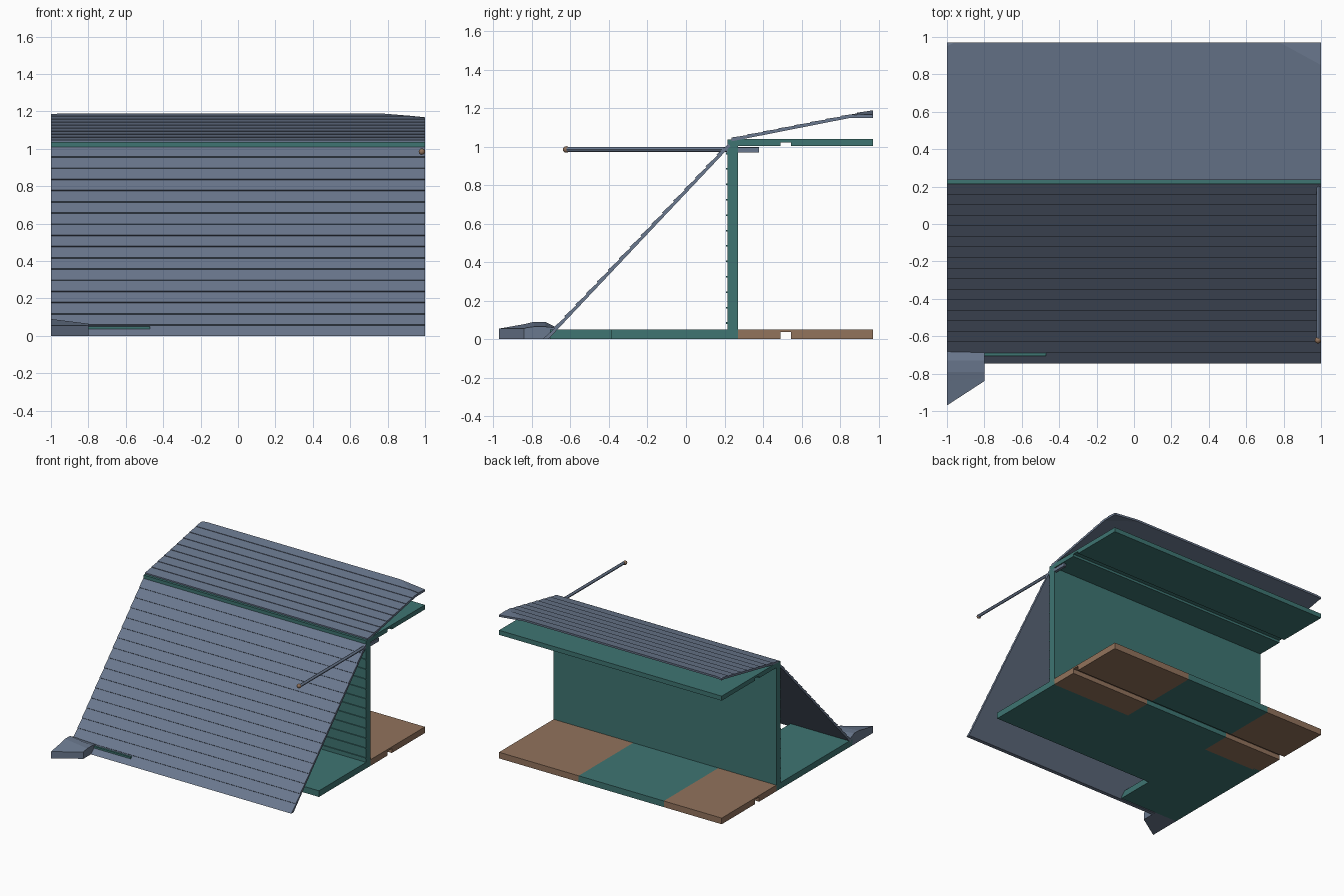
import bpy, bmesh, math
from mathutils import Vector

if "Cube" in bpy.data.objects:
    bpy.data.objects.remove(bpy.data.objects["Cube"])


def material(name, r, g, b):
    def lin(c):
        c /= 255
        return c / 12.92 if c <= 0.04045 else ((c + 0.055) / 1.055) ** 2.4
    m = bpy.data.materials.new(name)
    m.diffuse_color = (lin(r), lin(g), lin(b), 1)
    m.use_nodes = True
    m.node_tree.nodes["Principled BSDF"].inputs["Base Color"].default_value = m.diffuse_color
    return m


SLATE = material("slate_blue", 106, 120, 142)
TEAL = material("teal", 62, 117, 114)
BROWN = material("brown", 146, 115, 92)


def finish(bm, name, mat):
    bmesh.ops.recalc_face_normals(bm, faces=bm.faces)
    me = bpy.data.meshes.new(name)
    bm.to_mesh(me)
    bm.free()
    me.materials.append(mat)
    ob = bpy.data.objects.new(name, me)
    bpy.context.collection.objects.link(ob)
    return ob


def prism(profile, x0, x1):
    """Extrude a (y, z) profile along x."""
    bm = bmesh.new()
    f = bm.faces.new([bm.verts.new((x0, y, z)) for y, z in profile])
    ext = bmesh.ops.extrude_face_region(bm, geom=[f])
    vs = [v for v in ext["geom"] if isinstance(v, bmesh.types.BMVert)]
    bmesh.ops.translate(bm, verts=vs, vec=(x1 - x0, 0, 0))
    return bm


def box(name, mat, x, y, z):
    return finish(prism([(y[0], z[0]), (y[1], z[0]), (y[1], z[1]), (y[0], z[1])], *x), name, mat)


def boarded(p0, p1, rows, lip, thick):
    """Roof cross-section with lapped boards on its outer side."""
    p0, p1 = Vector(p0), Vector(p1)
    d = (p1 - p0).normalized()
    n = Vector((-d.y, d.x))
    pts = []
    for i in range(rows):
        pts += [p0.lerp(p1, i / rows), p0.lerp(p1, (i + 1) / rows) - n * lip]
    return [tuple(p) for p in pts], d, n


# Front roof, cut level with the ground
pts, d, n = boarded((-0.745, 0), (0.215, 1.018), 17, 0.007, 0.022)
end = Vector((0.215, 1.018)) - n * 0.022
finish(prism(pts + [tuple(end), (-0.715, 0)], -1, 1), "front_roof", SLATE)

# Back roof, with its rear corners folded down
pts, d, n = boarded((0.235, 1.047), (0.97, 1.192), 9, 0.004, 0.018)
bm = prism(pts + [(0.97, 1.172), (0.235, 1.027)], -1, 1)
for a, b, drop in (((0.78, 0.97), (1, 0.85), 0.023), ((-0.96, 0.97), (-1, 0.95), 0.005)):
    a, b = Vector(a), Vector(b)
    s = 1 if b.x > 0 else -1
    nrm = Vector((a.y - b.y, s * (b.x - a.x) * s)) if s > 0 else Vector((b.y - a.y, a.x - b.x))
    nrm.normalize()
    corner = (Vector((s, 0.97)) - a).dot(nrm)
    bmesh.ops.bisect_plane(bm, geom=bm.verts[:] + bm.edges[:] + bm.faces[:],
                           plane_co=(a.x, a.y, 0), plane_no=(nrm.x, nrm.y, 0), dist=1e-5)
    for v in bm.verts:
        t = (v.co.xy - a).dot(nrm)
        if t > 1e-4:
            v.co.z -= drop * t / corner
finish(bm, "back_roof", SLATE)

# Wall with thin battens on its front side
box("wall", TEAL, (-1, 1), (0.215, 0.27), (0, 1.036))
for i in range(12):
    z = 0.08 + i * 0.08
    box("wall_batten", TEAL, (-1, 1), (0.207, 0.215), (z, z + 0.008))


# Back slabs, grooved underneath
def slab(name, mat, x0, x1, y0, z0, z1, zg):
    finish(prism([(y0, z0), (0.49, z0), (0.49, zg), (0.545, zg), (0.545, z0),
                  (0.97, z0), (0.97, z1), (y0, z1)], x0, x1), name, mat)


slab("ceiling", TEAL, -1, 1, 0.27, 1.003, 1.04, 1.022)
slab("back_floor_left", BROWN, -1, -0.48, 0.25, 0, 0.05, 0.037)
slab("back_floor_middle", TEAL, -0.48, 0.285, 0.25, 0, 0.05, 0.037)
slab("back_floor_right", BROWN, 0.285, 1, 0.25, 0, 0.05, 0.037)

# Front floor, stepped
box("front_floor", TEAL, (-1, 1), (-0.39, 0.25), (0, 0.05))
box("front_floor_step", TEAL, (-1, -0.47), (-0.705, -0.39), (0, 0.05))

# Stone step at the front left corner: rings of (x, y, top height)
bm = bmesh.new()
rows = [[(-1, -0.97, 0.055), (-0.8, -0.84, 0.055)],
        [(-1, -0.84, 0.078), (-0.8, -0.825, 0.06)],
        [(-1, -0.79, 0.09), (-0.8, -0.79, 0.065)],
        [(-1, -0.73, 0.09), (-0.8, -0.73, 0.065)],
        [(-1, -0.68, 0.065), (-0.8, -0.68, 0.06)]]
rings = []
for (ax, ay, az), (bx, by, bz) in rows:
    rings.append([bm.verts.new(c) for c in
                  ((ax, ay, 0), (bx, by, 0), (bx, by, bz), (ax, ay, az))])
for r, s in zip(rings, rings[1:]):
    for i in range(4):
        j = (i + 1) % 4
        bm.faces.new((r[i], r[j], s[j], s[i]))
bm.faces.new(rings[0])
bm.faces.new(rings[-1])
finish(bm, "corner_stone", SLATE)

# Pole with a knob at its front end
bpy.ops.mesh.primitive_cylinder_add(vertices=12, radius=0.012, depth=1.0,
                                    location=(0.988, -0.12, 0.985), rotation=(math.pi / 2, 0, 0))
pole = bpy.context.object
pole.name = "pole"
pole.data.materials.append(SLATE)
bpy.ops.object.shade_smooth_by_angle()
box("pole_sleeve", SLATE, (0.978, 1), (0.21, 0.38), (0.97, 0.996))
bpy.ops.mesh.primitive_uv_sphere_add(segments=12, ring_count=8, radius=0.017,
                                     location=(0.983, -0.622, 0.985))
knob = bpy.context.object
knob.name = "pole_knob"
knob.data.materials.append(BROWN)
bpy.ops.object.shade_smooth_by_angle()
